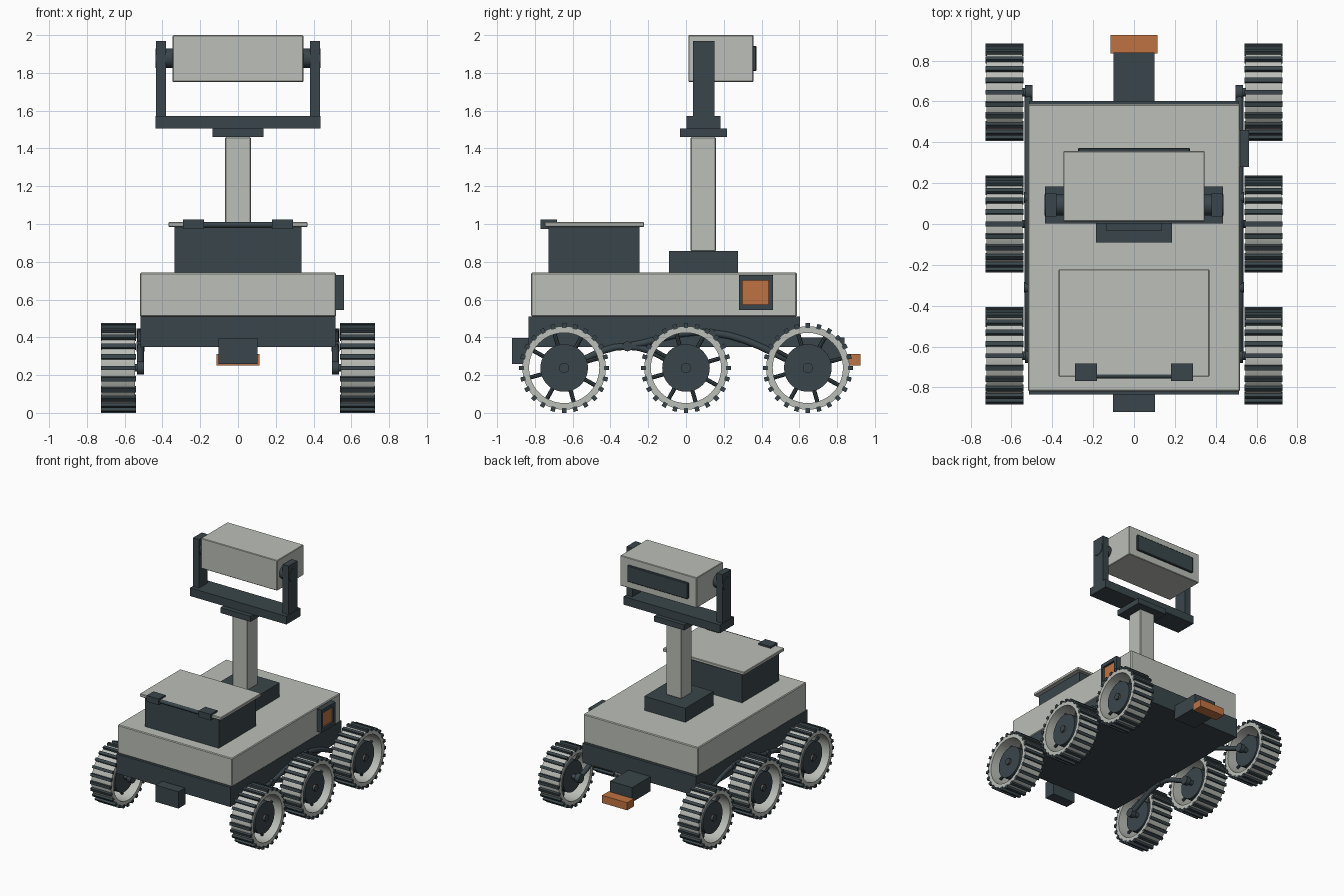
import bpy, bmesh, math
from mathutils import Matrix, Vector

if "Cube" in bpy.data.objects:
    bpy.data.objects.remove(bpy.data.objects["Cube"])


def material(name, rgb):
    m = bpy.data.materials.new(name)
    m.diffuse_color = (*rgb, 1)
    m.use_nodes = True
    m.node_tree.nodes["Principled BSDF"].inputs["Base Color"].default_value = m.diffuse_color
    return m


LIGHT, DARK, ORANGE = 0, 1, 2
MATS = [material("pale grey", (0.50, 0.52, 0.48)),
        material("dark slate", (0.042, 0.061, 0.070)),
        material("orange", (0.52, 0.17, 0.052))]


def finish(name, bm, smooth=True):
    bmesh.ops.recalc_face_normals(bm, faces=bm.faces)
    me = bpy.data.meshes.new(name)
    bm.to_mesh(me)
    bm.free()
    for m in MATS:
        me.materials.append(m)
    ob = bpy.data.objects.new(name, me)
    bpy.context.collection.objects.link(ob)
    if smooth:
        bpy.ops.object.select_all(action='DESELECT')
        ob.select_set(True)
        bpy.context.view_layer.objects.active = ob
        bpy.ops.object.shade_smooth_by_angle(angle=math.radians(35))
    return ob


def paint(verts, mat):
    for f in {f for v in verts for f in v.link_faces}:
        f.material_index = mat


def add_box(bm, x, y, z, mat, turn=Matrix()):
    """Box from (min, max) ranges, optionally transformed."""
    centre = Vector([(a + b) / 2 for a, b in (x, y, z)])
    size = Matrix.Diagonal([b - a for a, b in (x, y, z)] + [1])
    v = bmesh.ops.create_cube(bm, size=1, matrix=turn @ Matrix.Translation(centre) @ size)["verts"]
    paint(v, mat)


def add_rod(bm, a, b, r, mat, n=16):
    """Cylinder between two points."""
    a, b = Vector(a), Vector(b)
    d = b - a
    m = Matrix.Translation((a + b) / 2) @ d.to_track_quat('Z', 'Y').to_matrix().to_4x4()
    v = bmesh.ops.create_cone(bm, cap_ends=True, segments=n, radius1=r, radius2=r,
                              depth=d.length, matrix=m)["verts"]
    paint(v, mat)


def add_ring(bm, x0, x1, r_in, r_out, mat, n=48):
    """Rectangular-section ring around the x axis."""
    rows = []
    for i in range(n):
        t = 2 * math.pi * i / n
        rows.append([bm.verts.new((x, r * math.cos(t), r * math.sin(t)))
                     for x, r in ((x0, r_in), (x1, r_in), (x1, r_out), (x0, r_out))])
    for i in range(n):
        p, q = rows[i], rows[(i + 1) % n]
        for k in range(4):
            f = bm.faces.new((p[k], p[(k + 1) % 4], q[(k + 1) % 4], q[k]))
            f.material_index = mat


def box(name, x, y, z, mat, bevel=0.0):
    bm = bmesh.new()
    add_box(bm, x, y, z, mat)
    ob = finish(name, bm, smooth=False)
    if bevel:
        mod = ob.modifiers.new("soft edges", 'BEVEL')
        mod.width, mod.segments = bevel, 1
    return ob


# Chassis and hull
box("chassis", (-0.515, 0.515), (-0.835, 0.603), (0.35, 0.51), DARK)
box("hull", (-0.52, 0.52), (-0.82, 0.587), (0.51, 0.742), LIGHT, 0.006)
box("front_block", (-0.104, 0.104), (-0.92, -0.83), (0.26, 0.397), DARK)
box("rear_block", (-0.10, 0.10), (0.60, 0.84), (0.28, 0.40), DARK)
box("rear_scoop", (-0.114, 0.114), (0.835, 0.925), (0.25, 0.312), ORANGE)

# Side panel: frame bars around an orange plate
bm = bmesh.new()
for y, z in (((0.28, 0.46), (0.70, 0.73)), ((0.28, 0.46), (0.545, 0.575)),
             ((0.28, 0.30), (0.575, 0.70)), ((0.436, 0.46), (0.575, 0.70))):
    add_box(bm, (0.515, 0.562), y, z, DARK)
add_box(bm, (0.515, 0.545), (0.30, 0.436), (0.575, 0.70), ORANGE)
finish("side_panel", bm, smooth=False)

# Cargo box with lid and hinges
box("cargo_box", (-0.335, 0.335), (-0.727, -0.247), (0.74, 0.985), DARK)
box("cargo_lid", (-0.369, 0.369), (-0.748, -0.222), (0.985, 1.01), LIGHT, 0.004)
bm = bmesh.new()
for s in (-1, 1):
    add_box(bm, (s * 0.235 - 0.055, s * 0.235 + 0.055), (-0.77, -0.682), (0.974, 1.024), DARK)
add_rod(bm, (-0.2, -0.742, 0.996), (0.2, -0.742, 0.996), 0.015, DARK)
finish("lid_hinge", bm)

# Mast
box("mast_base", (-0.186, 0.186), (-0.09, 0.275), (0.74, 0.857), DARK)
box("mast", (-0.068, 0.068), (0.025, 0.158), (0.857, 1.46), LIGHT, 0.004)
box("mast_collar", (-0.136, 0.136), (-0.033, 0.217), (1.46, 1.505), DARK)

# Fork and sensor head
bm = bmesh.new()
add_box(bm, (-0.437, 0.437), (0.003, 0.183), (1.505, 1.572), DARK)
for s in (-1, 1):
    xs = sorted((s * 0.38, s * 0.434))
    add_box(bm, xs, (0.036, 0.15), (1.572, 1.97), DARK)
    add_rod(bm, (s * 0.34, 0.093, 1.878), (s * 0.438, 0.093, 1.878), 0.052, DARK, 32)
finish("head_fork", bm)
box("sensor_head", (-0.346, 0.346), (0.013, 0.357), (1.752, 2.0), LIGHT, 0.004)
box("sensor_window", (-0.275, 0.275), (0.35, 0.373), (1.81, 1.943), DARK, 0.005)

# Wheels: ring, tread bars, spokes, hub and axle
HUB_Z = 0.238
TREADS, SPOKES = 24, 8


def wheel(name, side, y):
    bm = bmesh.new()
    add_ring(bm, 0.545, 0.722, 0.186, 0.221, LIGHT)
    for i in range(TREADS):
        turn = Matrix.Rotation(2 * math.pi * i / TREADS, 4, 'X')
        add_box(bm, (0.541, 0.726), (-0.0115, 0.0115), (0.212, 0.238), DARK, turn)
    for i in range(SPOKES):
        t = 2 * math.pi * (i + 0.35) / SPOKES
        c, s = math.cos(t), math.sin(t)
        add_rod(bm, (0.635, 0.1 * c, 0.1 * s), (0.635, 0.195 * c, 0.195 * s), 0.011, DARK, 8)
    add_rod(bm, (0.575, 0, 0), (0.695, 0, 0), 0.126, DARK, 40)
    add_rod(bm, (0.69, 0, 0), (0.703, 0, 0), 0.024, ORANGE)
    add_rod(bm, (0.703, 0, 0), (0.713, 0, 0), 0.027, DARK)
    add_rod(bm, (0.50, 0, 0), (0.60, 0, 0), 0.02, DARK)
    add_rod(bm, (0.497, 0, 0), (0.535, 0, 0), 0.035, DARK, 24)
    bmesh.ops.transform(bm, matrix=Matrix.Translation((0, y, HUB_Z)) @
                        Matrix.Diagonal((side, 1, 1, 1)), verts=bm.verts)
    finish(name, bm)


# Suspension arms: bent tubes joining the wheels on each side
def arm(name, side, points, r=0.019):
    cu = bpy.data.curves.new(name, 'CURVE')
    cu.dimensions = '3D'
    cu.bevel_depth, cu.bevel_resolution, cu.use_fill_caps = r, 3, True
    cu.resolution_u = 6
    sp = cu.splines.new('BEZIER')
    sp.bezier_points.add(len(points) - 1)
    for p, (y, z) in zip(sp.bezier_points, points):
        p.co = (side * 0.517, y, z)
        p.handle_left_type = p.handle_right_type = 'AUTO'
    cu.materials.append(MATS[DARK])
    ob = bpy.data.objects.new(name, cu)
    bpy.context.collection.objects.link(ob)


for side, label in ((-1, "left"), (1, "right")):
    for y, place in ((-0.645, "front"), (0, "middle"), (0.645, "rear")):
        wheel(f"{place}_{label}_wheel", side, y)
    arm(f"{label}_bogie_arm", side, [(-0.645, HUB_Z), (-0.31, 0.352), (0, HUB_Z)])
    arm(f"{label}_rocker_arm", side, [(-0.31, 0.352), (0.13, 0.425), (0.645, HUB_Z)])
    bm = bmesh.new()
    for y, z in ((-0.31, 0.352), (0.13, 0.42)):
        add_rod(bm, (side * 0.495, y, z), (side * 0.538, y, z), 0.026, DARK, 24)
    finish(f"{label}_arm_pivots", bm)
